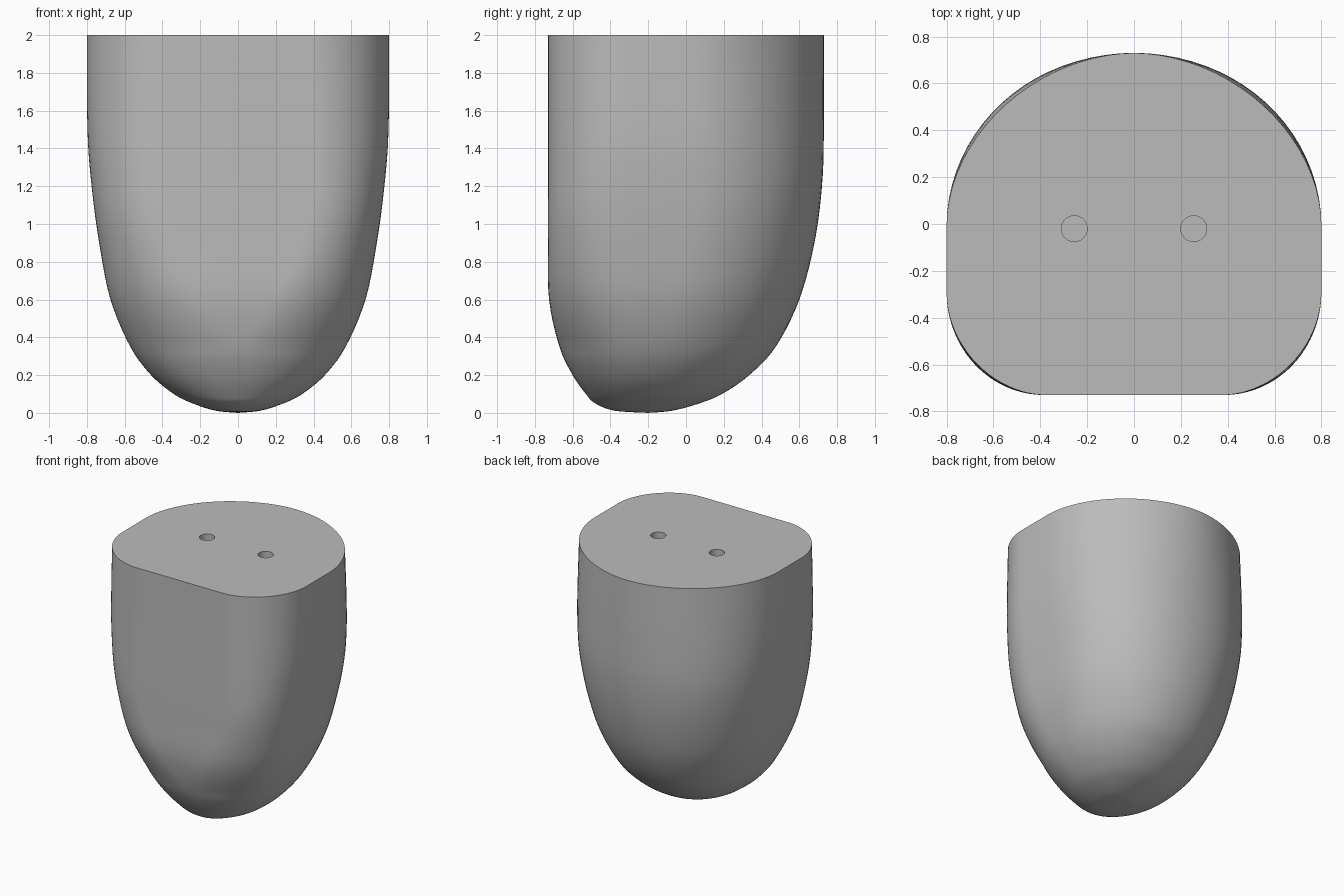
import bpy
import bmesh
import math
from mathutils import Vector

if "Cube" in bpy.data.objects:
    bpy.data.objects.remove(bpy.data.objects["Cube"])

gray = bpy.data.materials.new("plain gray")
gray.use_nodes = True
gray.diffuse_color = (0.5, 0.5, 0.5, 1)
gray.node_tree.nodes["Principled BSDF"].inputs["Base Color"].default_value = (0.5, 0.5, 0.5, 1)

# Outline stations from the tip upward: height, half width, front y, back y
STATIONS = [Vector(s) for s in (
    (0, 0, -.2, -.2), (.012, .12, -.38, -.07), (.05, .24, -.48, .07),
    (.1, .34, -.53, .19), (.2, .46, -.60, .335), (.35, .57, -.67, .475),
    (.6, .675, -.725, .60), (.9, .735, -.73, .68), (1.2, .775, -.73, .72),
    (1.5, .797, -.73, .73), (2, .8, -.73, .73))]
STEPS = 5      # rings between stations
QUARTER = 20   # points per rounded quarter


def clamp(t):
    return max(0.0, min(1.0, t))


def smooth_station(i, t):
    """Catmull-Rom blend between stations i and i + 1."""
    n = len(STATIONS) - 1
    a, b, c, d = (STATIONS[max(0, min(n, k))] for k in (i - 1, i, i + 1, i + 2))
    return 0.5 * (2 * b + (c - a) * t + (2 * a - 5 * b + 4 * c - d) * t * t
                  + (3 * b - a - 3 * c + d) * t ** 3)


def rounded(cx, cy, rx, ry, power):
    """Quarter of a superellipse, from its x end to its y end."""
    pts = []
    for k in range(QUARTER + 1):
        a = math.pi / 2 * k / QUARTER
        c, s = max(0, math.cos(a)), math.sin(a)
        pts.append((cx + rx * c ** (2 / power), cy + ry * s ** (2 / power)))
    return pts


def section(station):
    """Closed outline: round back, straight sides, flat front, round corners."""
    z, w, front, back = station
    s = clamp(z / 1.2)
    s = s * s * (3 - 2 * s)
    back_y = -.2 + .2 * s
    front_y = back_y - .3 * s
    flat = .38 * math.sin(math.pi / 2 * clamp((z - .35) / .8))
    power = 2.08 - .2 * clamp((z - 1.2) / .8)
    right_back = rounded(0, back_y, w, back - back_y, power)
    corner = rounded(flat, front_y, w - flat, front - front_y, power)
    half = corner[::-1] + right_back          # front to back on +x
    other = [(-x, y) for x, y in half[::-1]]  # back to front on -x
    return [(x, y, z) for x, y in half + other[1:]]


# Lofted body
bm = bmesh.new()
rings = []
for i in range(len(STATIONS) - 1):
    for k in range(STEPS):
        if i + k:
            rings.append(section(smooth_station(i, k / STEPS)))
rings.append(section(STATIONS[-1]))
loops = [[bm.verts.new(p) for p in ring] for ring in rings]
count = len(loops[0])
tip = bm.verts.new((0, -.2, 0))
for j in range(count):
    n = (j + 1) % count
    bm.faces.new((tip, loops[0][n], loops[0][j]))
    for lower, upper in zip(loops, loops[1:]):
        bm.faces.new((lower[j], lower[n], upper[n], upper[j]))
bm.faces.new(loops[-1])
bmesh.ops.remove_doubles(bm, verts=bm.verts, dist=1e-5)
bmesh.ops.recalc_face_normals(bm, faces=bm.faces)
mesh = bpy.data.meshes.new("body")
bm.to_mesh(mesh)
bm.free()
mesh.materials.append(gray)
body = bpy.data.objects.new("body", mesh)
bpy.context.collection.objects.link(body)

# Two round sockets drilled into the flat top
bpy.context.view_layer.objects.active = body
for side in (-1, 1):
    bpy.ops.mesh.primitive_cylinder_add(
        vertices=48, radius=.055, depth=.6, location=(side * .255, -.02, 2))
    cutter = bpy.context.object
    cutter.name = "socket_cutter"
    cutter.hide_render = True
    cutter.data.materials.append(gray)
    bpy.context.view_layer.objects.active = body
    cut = body.modifiers.new("socket", "BOOLEAN")
    cut.operation = "DIFFERENCE"
    cut.solver = "EXACT"
    cut.object = cutter
    bpy.ops.object.modifier_apply(modifier=cut.name)
    bpy.data.objects.remove(cutter)

bpy.ops.object.select_all(action="DESELECT")
body.select_set(True)
bpy.context.view_layer.objects.active = body
bpy.ops.object.shade_smooth_by_angle(angle=math.radians(40))
